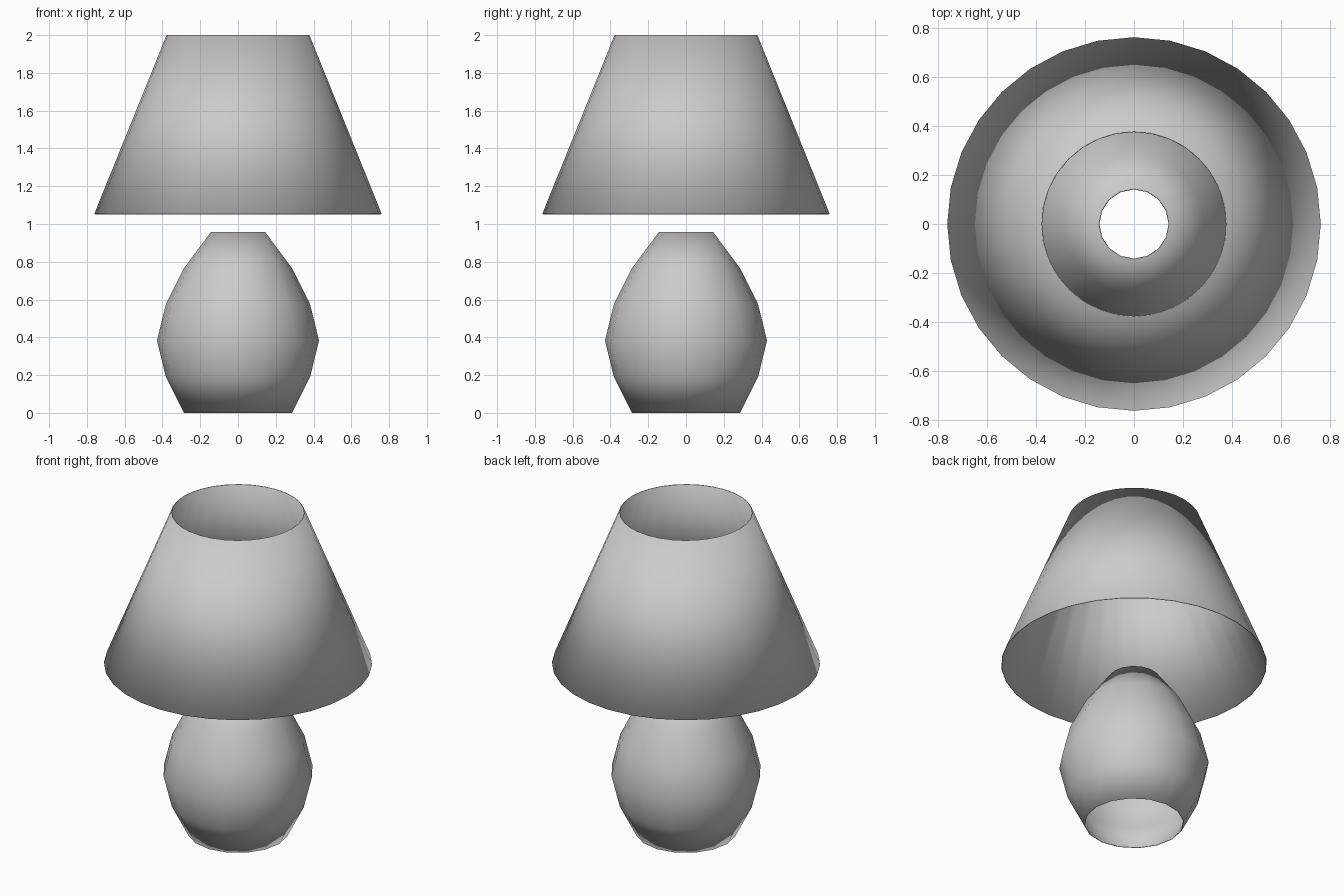
import bpy
import bmesh
from math import cos, sin, tau

if "Cube" in bpy.data.objects:
    bpy.data.objects.remove(bpy.data.objects["Cube"])


def lathe(name, profile, sides, thickness):
    """Revolve (radius, z) points into an open tube, then give it a thin wall."""
    bm = bmesh.new()
    rings = [[bm.verts.new((r * cos(tau * i / sides), r * sin(tau * i / sides), z))
              for i in range(sides)] for r, z in profile]
    for low, high in zip(rings, rings[1:]):
        for i in range(sides):
            j = (i + 1) % sides
            bm.faces.new((low[i], low[j], high[j], high[i])).smooth = True
    mesh = bpy.data.meshes.new(name)
    bm.to_mesh(mesh)
    bm.free()
    obj = bpy.data.objects.new(name, mesh)
    bpy.context.collection.objects.link(obj)
    wall = obj.modifiers.new("wall", 'SOLIDIFY')
    wall.thickness = thickness
    wall.offset = -1
    return obj


# Rounded hollow base, open at both ends
lathe("lamp_base", [(0.286, 0), (0.382, 0.191), (0.429, 0.383),
                    (0.382, 0.574), (0.286, 0.766), (0.144, 0.957)], 16, 0.004)

# Tapered open shade floating above the base
lathe("lamp_shade", [(0.761, 1.053), (0.378, 2.0)], 32, 0.004)
